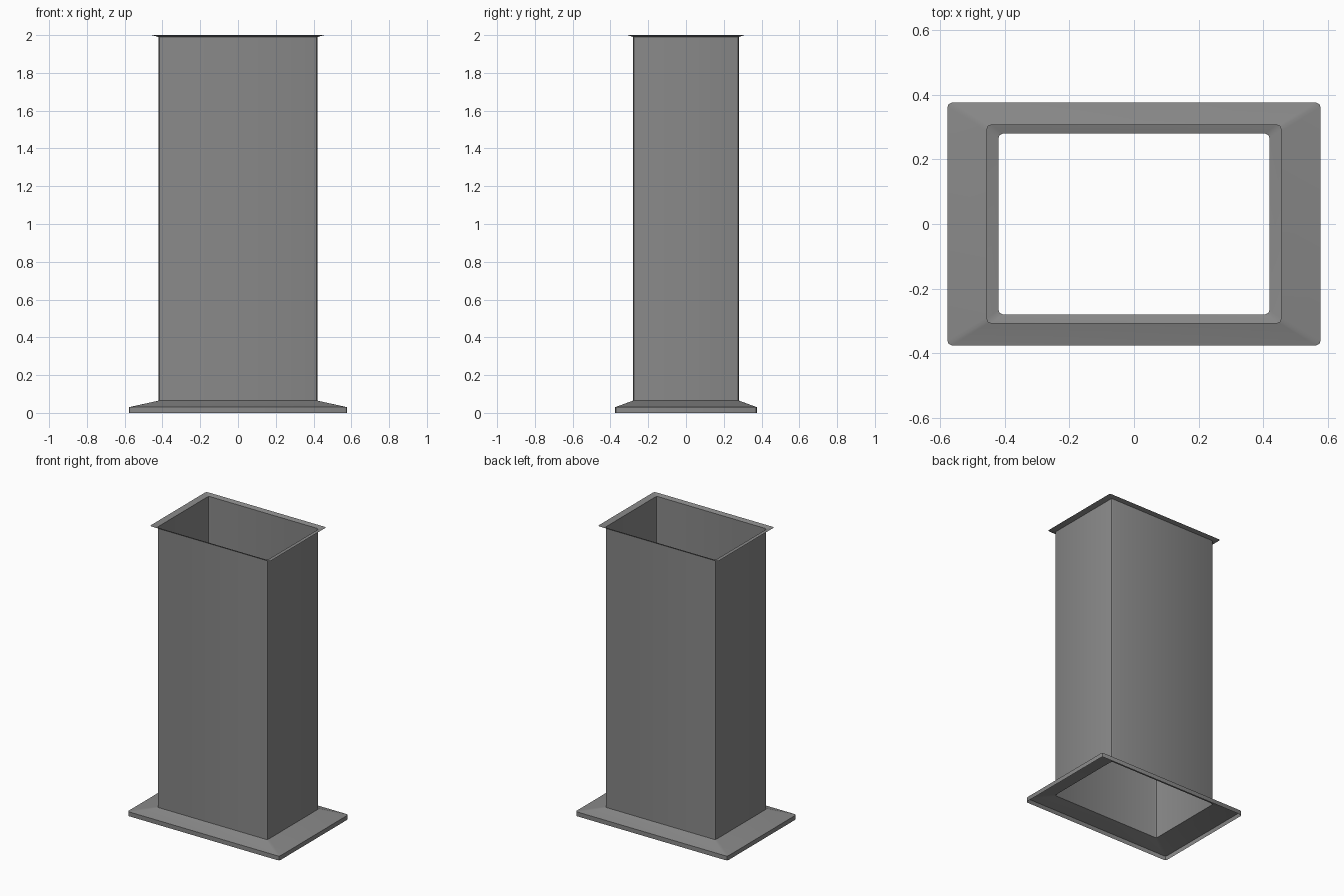
import bpy, bmesh, math

if "Cube" in bpy.data.objects:
    bpy.data.objects.remove(bpy.data.objects["Cube"], do_unlink=True)

metal = bpy.data.materials.new("grey_metal")
metal.use_nodes = True
GREY = (0.25, 0.25, 0.25, 1)
metal.diffuse_color = GREY
metal.node_tree.nodes["Principled BSDF"].inputs["Base Color"].default_value = GREY


def rounded_ring(bm, half_x, half_y, z, radius=0.014, steps=2):
    """Rectangle outline with small rounded corners."""
    ring = []
    for corner, (sx, sy) in enumerate([(1, 1), (-1, 1), (-1, -1), (1, -1)]):
        for i in range(steps + 1):
            a = math.pi / 2 * (corner + i / steps)
            ring.append(bm.verts.new((sx * (half_x - radius) + radius * math.cos(a),
                                      sy * (half_y - radius) + radius * math.sin(a), z)))
    return ring


def sheet_part(name, levels):
    """Open sheet skin joining the outlines given as (half_x, half_y, z)."""
    bm = bmesh.new()
    rings = [rounded_ring(bm, *level) for level in levels]
    for low, high in zip(rings, rings[1:]):
        for i in range(len(low)):
            j = (i + 1) % len(low)
            bm.faces.new((low[i], low[j], high[j], high[i]))
    mesh = bpy.data.meshes.new(name)
    bm.to_mesh(mesh)
    bm.free()
    mesh.materials.append(metal)
    obj = bpy.data.objects.new(name, mesh)
    bpy.context.collection.objects.link(obj)
    bpy.ops.object.select_all(action='DESELECT')
    obj.select_set(True)
    bpy.context.view_layer.objects.active = obj
    bpy.ops.object.shade_smooth_by_angle(angle=math.radians(30))
    return obj


FOOT = (0.42, 0.28, 0.065)
NECK = (0.42, 0.28, 1.99)

# Base flange: short upright rim, then a slope up to the duct
sheet_part("base_flange", [(0.578, 0.376, 0), (0.578, 0.376, 0.03), FOOT])
# Hollow rectangular duct, open at both ends
sheet_part("duct_wall", [FOOT, NECK])
# Thin lip flaring out at the top
sheet_part("top_lip", [NECK, (0.457, 0.308, 2.0)])
